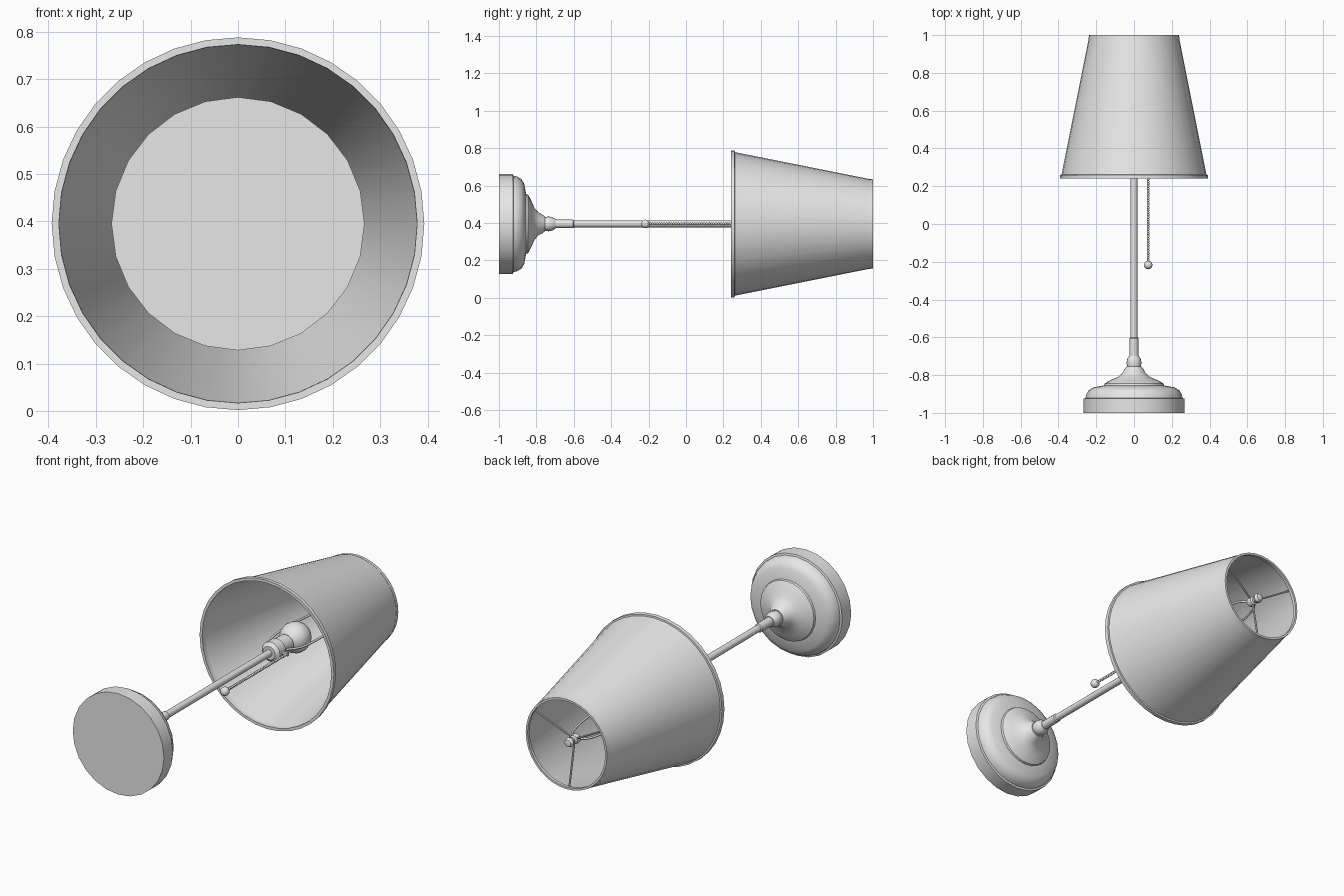
import bpy, bmesh, math
from mathutils import Vector, Matrix

if "Cube" in bpy.data.objects:
    bpy.data.objects.remove(bpy.data.objects["Cube"], do_unlink=True)

AXIS_Z = 0.395  # height of the lamp's long axis, which runs along y

grey = bpy.data.materials.new("plain_grey")
grey.use_nodes = True
grey.diffuse_color = (0.8, 0.8, 0.8, 1)
grey.node_tree.nodes["Principled BSDF"].inputs["Base Color"].default_value = (0.8, 0.8, 0.8, 1)


def finish(name, bm, angle=35):
    bmesh.ops.remove_doubles(bm, verts=bm.verts, dist=1e-5)
    bmesh.ops.recalc_face_normals(bm, faces=bm.faces)
    mesh = bpy.data.meshes.new(name)
    bm.to_mesh(mesh)
    bm.free()
    mesh.materials.append(grey)
    mesh.polygons.foreach_set("use_smooth", [True] * len(mesh.polygons))
    mesh.set_sharp_from_angle(angle=math.radians(angle))
    obj = bpy.data.objects.new(name, mesh)
    bpy.context.collection.objects.link(obj)
    return obj


def lathe(name, profile, steps=24, closed=False):
    """Turn (radius, y) points around the lamp axis."""
    bm = bmesh.new()
    verts = [bm.verts.new((0, y, AXIS_Z + r)) for r, y in profile]
    pairs = list(zip(verts, verts[1:]))
    if closed:
        pairs.append((verts[-1], verts[0]))
    edges = [bm.edges.new(p) for p in pairs]
    bmesh.ops.spin(bm, geom=verts + edges, cent=(0, 0, AXIS_Z), axis=(0, 1, 0),
                   angle=math.tau, steps=steps, use_merge=True)
    return finish(name, bm)


def add_ball(bm, centre, radius, u=12, v=8):
    bmesh.ops.create_uvsphere(bm, u_segments=u, v_segments=v, radius=radius,
                              matrix=Matrix.Translation(centre))


def add_rod(bm, a, b, radius, sides=8):
    a, b = Vector(a), Vector(b)
    turn = (b - a).to_track_quat('Z', 'Y').to_matrix().to_4x4()
    bmesh.ops.create_cone(bm, cap_ends=True, segments=sides, radius1=radius, radius2=radius,
                          depth=(b - a).length, matrix=Matrix.Translation((a + b) / 2) @ turn)


# Stepped foot with its flared neck
lathe("base", [(0, -1), (0.267, -1), (0.267, -0.925), (0.257, -0.922), (0.254, -0.905),
               (0.24, -0.88), (0.215, -0.865), (0.16, -0.855), (0.157, -0.845),
               (0.145, -0.838), (0.12, -0.825), (0.085, -0.81), (0.062, -0.79),
               (0.048, -0.765), (0.04, -0.755), (0, -0.755)])
lathe("base_knob", [(0, -0.758), (0.036, -0.755), (0.04, -0.735), (0.036, -0.715),
                    (0.026, -0.698), (0, -0.698)], 16)

# Pole and its lower sleeve
lathe("pole", [(0, -0.7), (0.018, -0.7), (0.018, 0.28), (0, 0.28)], 12)
lathe("pole_sleeve", [(0, -0.7), (0.023, -0.7), (0.023, -0.605), (0.018, -0.6)], 12)

# Bulb holder and bulb
lathe("socket", [(0, 0.26), (0.035, 0.26), (0.053, 0.275), (0.053, 0.325),
                 (0.046, 0.33), (0.046, 0.4), (0, 0.4)], 16)
bulb = [(0.032, 0.39), (0.036, 0.41)]
bulb += [(0.078 * math.sin(math.radians(t)), 0.48 - 0.078 * math.cos(math.radians(t)))
         for t in range(40, 181, 14)]
lathe("bulb", bulb, 16)

# Thin shade wall with a band around each opening
lathe("shade", [(0.386, 0.25), (0.238, 0.99), (0.233, 0.99), (0.381, 0.25)], 36, True)
lathe("shade_bottom_band", [(0.393, 0.24), (0.392, 0.26), (0.377, 0.262), (0.378, 0.24)], 36, True)
lathe("shade_top_band", [(0.241, 0.98), (0.238, 1), (0.227, 1), (0.229, 0.98)], 36, True)

# Wire harp looping around the bulb
curve = bpy.data.curves.new("harp", 'CURVE')
curve.dimensions = '3D'
curve.bevel_depth = 0.006
curve.bevel_resolution = 1
half = [(0.045, 0.34), (0.085, 0.4), (0.1, 0.5), (0.095, 0.65), (0.07, 0.82), (0.035, 0.9)]
path = half + [(0, 0.915)] + [(-x, y) for x, y in reversed(half)]
spline = curve.splines.new('BEZIER')
spline.resolution_u = 5
spline.bezier_points.add(len(path) - 1)
for point, (x, y) in zip(spline.bezier_points, path):
    point.co = (x, y, AXIS_Z)
    point.handle_left_type = point.handle_right_type = 'AUTO'
curve.materials.append(grey)
harp = bpy.data.objects.new("harp", curve)
bpy.context.collection.objects.link(harp)
bpy.ops.object.select_all(action='DESELECT')
harp.select_set(True)
bpy.context.view_layer.objects.active = harp
bpy.ops.object.convert(target='MESH')

# Three spokes that carry the shade
bm = bmesh.new()
for degrees in (-90, 30, 150):
    a = math.radians(degrees)
    add_rod(bm, (0, 0.93, AXIS_Z),
            (0.236 * math.cos(a), 0.975, AXIS_Z + 0.236 * math.sin(a)), 0.005)
finish("shade_spokes", bm)

# Finial holding the spokes to the harp
lathe("finial", [(0, 0.905), (0.022, 0.91), (0.026, 0.925), (0.022, 0.94), (0.013, 0.945),
                 (0.013, 0.955), (0.022, 0.962), (0.025, 0.975), (0.018, 0.99), (0, 0.996)], 12)

# Beaded pull chain hanging from a short arm on the socket
CHAIN_X, CHAIN_END, CHAIN_TOP, BEADS = 0.075, -0.217, 0.3, 42
bm = bmesh.new()
for i in range(BEADS):
    y = CHAIN_END + (CHAIN_TOP - CHAIN_END) * i / (BEADS - 1)
    add_ball(bm, (CHAIN_X, y, AXIS_Z), 0.0075, 8, 6)
add_rod(bm, (CHAIN_X, CHAIN_END, AXIS_Z), (CHAIN_X, CHAIN_TOP, AXIS_Z), 0.003, 6)
finish("pull_chain", bm, 60)
bm = bmesh.new()
add_ball(bm, (CHAIN_X, CHAIN_END, AXIS_Z), 0.023)
finish("pull_ball", bm, 60)
bm = bmesh.new()
add_rod(bm, (0.03, CHAIN_TOP, AXIS_Z), (CHAIN_X + 0.008, CHAIN_TOP, AXIS_Z), 0.01)
finish("pull_arm", bm)
